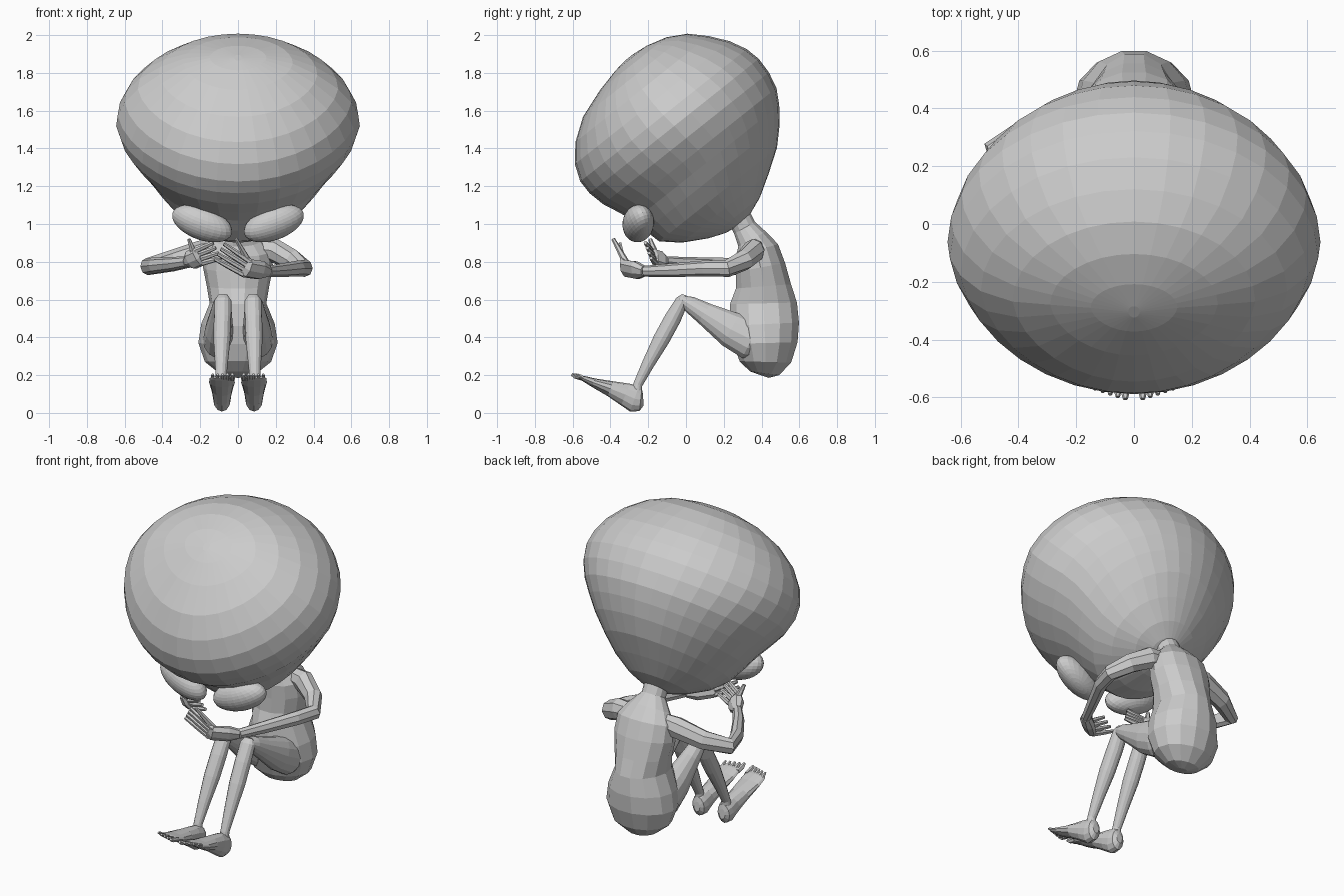
import bpy, bmesh, math
from mathutils import Vector as V

cube = bpy.data.objects.get("Cube")
if cube:
    bpy.data.objects.remove(cube, do_unlink=True)

GREY = (0.6, 0.6, 0.6, 1)
skin = bpy.data.materials.new("plain_grey")
skin.use_nodes = True
skin.diffuse_color = GREY
skin.node_tree.nodes["Principled BSDF"].inputs["Base Color"].default_value = GREY


def loft(name, rings):
    """Skin a list of point rings and close both ends with a fan."""
    bm = bmesh.new()
    rows = [[bm.verts.new(p) for p in ring] for ring in rings]
    n = len(rows[0])
    for a, b in zip(rows, rows[1:]):
        for i in range(n):
            j = (i + 1) % n
            bm.faces.new((a[i], a[j], b[j], b[i]))
    for row in (rows[0], rows[-1]):
        tip = bm.verts.new(sum((v.co for v in row), V()) / n)
        for i in range(n):
            bm.faces.new((row[i], row[(i + 1) % n], tip))
    bmesh.ops.recalc_face_normals(bm, faces=bm.faces)
    mesh = bpy.data.meshes.new(name)
    bm.to_mesh(mesh)
    bm.free()
    mesh.materials.append(skin)
    obj = bpy.data.objects.new(name, mesh)
    bpy.context.collection.objects.link(obj)
    return obj


def tube(name, stations, side=(1, 0, 0), n=12):
    """Elliptical tube; each station is (centre, radius along side, other radius)."""
    pts = [V(s[0]) for s in stations]
    rings = []
    for i, (c, ra, rb) in enumerate(stations):
        t = (pts[min(i + 1, len(pts) - 1)] - pts[max(i - 1, 0)]).normalized()
        a = V(side)
        a = (a - t * a.dot(t)).normalized()
        b = t.cross(a)
        turn = [math.tau * k / n for k in range(n)]
        rings.append([pts[i] + a * ra * math.cos(q) + b * rb * math.sin(q) for q in turn])
    return loft(name, rings)


# Head: egg lofted along an axis leaning forward; rows are height, front, back, half width
UP, FRONT, MID = V((0, -.62, .78)), V((0, -.78, -.62)), V((0, -.04, 1.46))
HEAD = [(.495, -.03, -.08, .02), (.485, .04, -.17, .15), (.455, .17, -.28, .29),
        (.40, .33, -.38, .42), (.32, .445, -.46, .53), (.23, .52, -.53, .60),
        (.14, .555, -.575, .637), (.06, .555, -.593, .645), (-.03, .535, -.59, .622),
        (-.12, .495, -.57, .57), (-.20, .462, -.525, .51), (-.28, .447, -.465, .45),
        (-.37, .425, -.375, .37), (-.45, .335, -.255, .29), (-.52, .21, -.14, .18),
        (-.555, .12, -.05, .09), (-.565, .06, 0, .03)]
rings = []
for u, f, b, w in HEAD:
    ring = []
    for k in range(32):
        q = math.tau * k / 32
        pinch = 1 - .1 * max(0, math.cos(q))
        v = (f + b) / 2 + (f - b) / 2 * math.cos(q)
        ring.append(MID + UP * u + FRONT * v + V((w * pinch * math.sin(q), 0, 0)))
    rings.append(ring)
loft("head", rings)

# Torso, hips and neck in one bent tube
TORSO = [(.26, 1.08, .07, .065), (.31, .98, .07, .065), (.35, .92, .13, .085),
         (.375, .86, .18, .12), (.395, .77, .185, .135), (.41, .67, .165, .15),
         (.41, .58, .15, .182), (.415, .47, .195, .188), (.42, .37, .21, .175),
         (.42, .27, .175, .14), (.415, .21, .1, .08), (.41, .195, .03, .03)]
tube("torso", [((0, y, z), a, b) for y, z, a, b in TORSO], n=14)


def hand(side, wrist, knuckles, tips, spread, thumb):
    """Flat palm, four fingers and a thumb."""
    w, k, e, s = V(wrist), V(knuckles), V(tips), V(spread).normalized()
    tube(side + "_palm", [(w, .03, .028), (w.lerp(k, .4), .055, .036),
                          (k, .055, .028), (k.lerp(e, .1), .045, .016)], s, 8)
    for i in range(4):
        off = i - 1.5
        root = k + s * off * .026
        end = e + s * off * .032
        tube(f"{side}_finger_{i + 1}", [(root, .015, .015), (root.lerp(end, .5), .014, .014),
                                        (end, .01, .01)], s, 6)
    base, tip = w.lerp(k, .75), V(thumb)
    tube(side + "_thumb", [(base, .022, .022), (base.lerp(tip, .5), .016, .016),
                           (tip, .01, .01)], (0, 1, .2), 6)


# Arms, posed differently on each side
ARM_R = [.05, .064, .057, .046, .042, .036, .029]
LEFT = [(.1, .37, .87), (.19, .36, .86), (.29, .31, .81), (.355, .22, .765),
        (.32, .1, .765), (.23, -.08, .755), (.16, -.22, .75)]
RIGHT = [(-.1, .37, .87), (-.19, .36, .85), (-.35, .33, .805), (-.48, .26, .775),
         (-.44, .14, .78), (-.34, -.02, .79), (-.27, -.11, .8)]
for name, path in (("left_arm", LEFT), ("right_arm", RIGHT)):
    tube(name, [(p, r, r * .9) for p, r in zip(path, ARM_R)], (0, 0, 1), 8)
hand("left", LEFT[-1], (.05, -.325, .765), (-.1, -.34, .855), (.5, -.2, .8), (-.01, -.385, .92))
hand("right", RIGHT[-1], (-.21, -.17, .825), (-.11, -.2, .86), (-.4, -.3, .8), (-.26, -.19, .92))

for sx, label in ((1, "left"), (-1, "right")):
    # Eye: long ellipsoid rising outwards
    bpy.ops.mesh.primitive_uv_sphere_add(segments=24, ring_count=16, radius=1,
                                         location=(sx * .19, -.253, 1.003))
    eye = bpy.context.object
    eye.name = label + "_eye"
    eye.rotation_euler = (math.radians(20), math.radians(-20 * sx), math.radians(8 * sx))
    eye.scale = (.168, .08, .088)
    eye.data.materials.append(skin)

    # Thigh and shin
    tube(label + "_thigh", [((sx * .09, .42, .36), .07, .08), ((sx * .1, .34, .39), .085, .11),
                            ((sx * .1, .24, .44), .075, .098),
                            ((sx * .09, .1, .525), .058, .062), ((sx * .085, .02, .575), .048, .045),
                            ((sx * .085, -.025, .6), .035, .025)], n=14)
    tube(label + "_shin", [((sx * .08, -.01, .625), .025, .012), ((sx * .08, -.02, .595), .045, .035),
                           ((sx * .082, -.07, .5), .046, .045), ((sx * .085, -.13, .39), .045, .045),
                           ((sx * .088, -.2, .26), .034, .034), ((sx * .09, -.255, .15), .025, .025),
                           ((sx * .09, -.265, .09), .03, .03)], n=14)

    # Foot with a rounded heel and toes turned up
    FOOT = [(-.226, .07, .02, .03), (-.24, .069, .04, .06), (-.272, .075, .047, .072),
            (-.32, .097, .05, .062), (-.4, .128, .058, .042), (-.49, .16, .068, .024),
            (-.545, .183, .066, .014), (-.562, .19, .055, .008)]
    tube(label + "_foot", [((sx * .085, y, z), a, b) for y, z, a, b in FOOT], n=12)
    for i in range(5):
        x = sx * (.03 + .026 * i)
        r = .014 - .001 * i
        tip = -.606 + .008 * i
        tube(f"{label}_toe_{i + 1}", [((x, -.54, .18), r, r), ((x, tip + .02, .193), r, r),
                                      ((x, tip, .204), r * .6, r * .6)], n=6)
